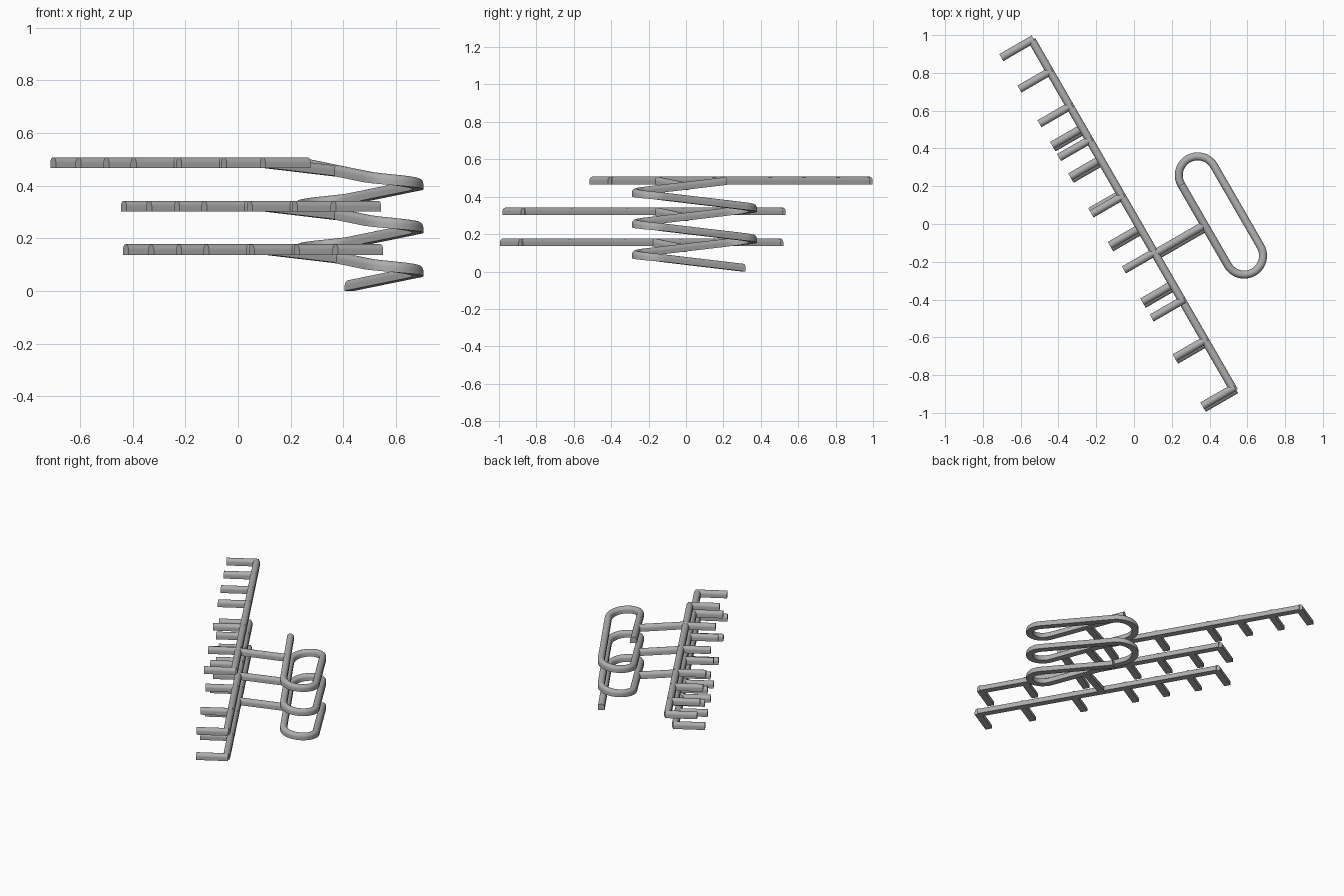
import bpy, bmesh
from math import sin, cos, pi, radians, sqrt
from mathutils import Vector

cube = bpy.data.objects.get("Cube")
if cube:
    bpy.data.objects.remove(cube, do_unlink=True)

grey = bpy.data.materials.new("tunnel grey")
grey.use_nodes = True
grey.diffuse_color = (0.42, 0.42, 0.42, 1)
grey.node_tree.nodes["Principled BSDF"].inputs["Base Color"].default_value = (0.42, 0.42, 0.42, 1)

HALF = 0.0212          # half width of the tunnel section
WALL = 0.02            # height of the straight walls below the arch
ARCH = 12              # arch segments
SLOPE = 0.1024         # climb per unit of length

# Tunnel section: flat floor, straight walls, half-round roof
SECTION = [(HALF, 0)] + [(HALF * cos(pi * i / ARCH), WALL + HALF * sin(pi * i / ARCH))
                         for i in range(ARCH + 1)] + [(-HALF, 0)]


def place(u, v, z):
    """u runs along the galleries, v across them."""
    s = sqrt(3) / 2
    return Vector((0.5 * u + s * v, -s * u + 0.5 * v, z))


def sweep(name, path):
    """Carry the tunnel section along a path, keeping it upright, and cap both ends."""
    pts = [place(*p) for p in path]
    bm = bmesh.new()
    rings = []
    for i, p in enumerate(pts):
        t = pts[min(i + 1, len(pts) - 1)] - pts[max(i - 1, 0)]
        side = Vector((t.y, -t.x, 0)).normalized()
        rings.append([bm.verts.new(p + side * a + Vector((0, 0, b))) for a, b in SECTION])
    n = len(SECTION)
    for r, q in zip(rings, rings[1:]):
        for k in range(n):
            bm.faces.new((r[k], r[(k + 1) % n], q[(k + 1) % n], q[k]))
    bm.faces.new(rings[0])
    bm.faces.new(rings[-1])
    bmesh.ops.recalc_face_normals(bm, faces=bm.faces)
    me = bpy.data.meshes.new(name)
    bm.to_mesh(me)
    bm.free()
    me.materials.append(grey)
    me.shade_smooth()
    me.set_sharp_from_angle(angle=radians(35))
    ob = bpy.data.objects.new(name, me)
    bpy.context.collection.objects.link(ob)
    return ob


# Spiral ramp: a stadium-shaped loop climbing at an even slope
U0, U1, VC, R = -0.055, 0.437, 0.421, 0.1
STEPS = 20
lap = []
for i in range(STEPS + 1):
    a = pi * i / STEPS
    lap.append((U1 + R * sin(a), VC + R * cos(a)))
for i in range(STEPS + 1):
    a = pi * i / STEPS
    lap.append((U0 - R * sin(a), VC - R * cos(a)))

flat = [(U0, VC + R)] + lap + lap + lap[:STEPS + 1] + [(U0, VC - R)]
ramp, z = [], 0.0
for i, (u, v) in enumerate(flat):
    if i:
        z += SLOPE * sqrt((u - flat[i - 1][0]) ** 2 + (v - flat[i - 1][1]) ** 2)
    ramp.append((u, v, z))
sweep("spiral_ramp", ramp)

# Three level galleries, each with a sloping link to the ramp and seven side stubs
BAR_V, TIP_V, RAMP_V = 0.018, -0.168, VC - R
STUBS = (0, 0.192, 0.404, 0.611, 0.956, 1.298, 1.592)
LEVELS = (("lower", -0.562, 0.136, 0.206),
          ("middle", -0.577, 0.301, 0.191),
          ("upper", -1.114, 0.466, 0.191))

for label, start, z, link_u in LEVELS:
    sweep(label + "_gallery", [(start, BAR_V, z), (start + STUBS[-1], BAR_V, z)])
    sweep(label + "_link", [(link_u, BAR_V, z),
                            (link_u, RAMP_V, z - SLOPE * (RAMP_V - BAR_V))])
    for i, offset in enumerate(STUBS):
        u = start + offset
        sweep(f"{label}_stub_{i + 1}", [(u, BAR_V + 0.012, z), (u, TIP_V, z)])
